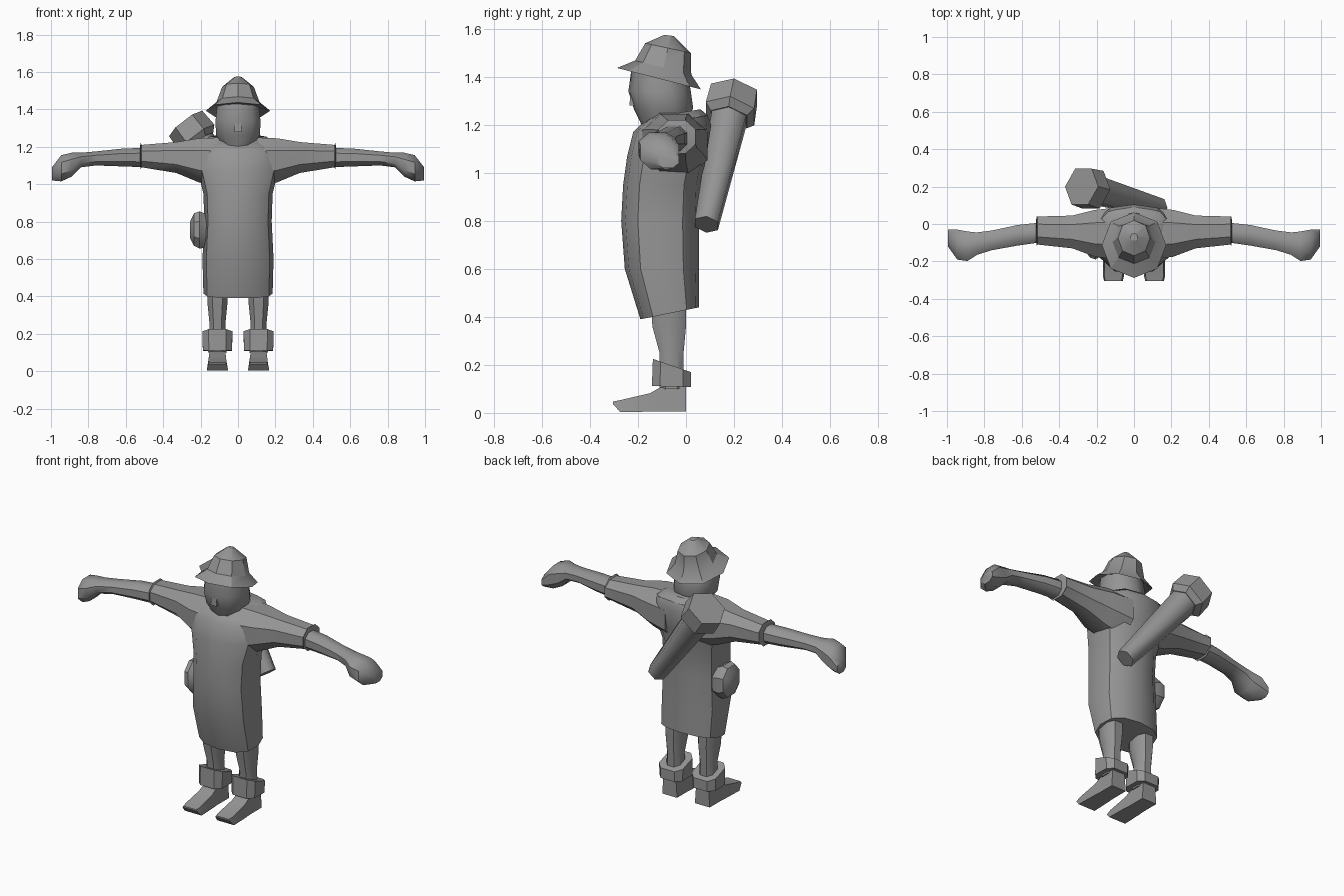
import bpy, bmesh, math
from mathutils import Vector

GREY = bpy.data.materials.new("plain grey")
GREY.diffuse_color = (0.3, 0.3, 0.3, 1)


def loft(name, rings, angle=40, caps=(True, True)):
    """Skin a list of equal-length point rings into one object."""
    bm = bmesh.new()
    loops = [[bm.verts.new(p) for p in r] for r in rings]
    n = len(loops[0])
    for a, b in zip(loops, loops[1:]):
        for i in range(n):
            j = (i + 1) % n
            bm.faces.new((a[i], a[j], b[j], b[i]))
    for loop, cap in zip((loops[0], loops[-1]), caps):
        if cap:
            bm.faces.new(loop)
    bmesh.ops.recalc_face_normals(bm, faces=bm.faces)
    mesh = bpy.data.meshes.new(name)
    bm.to_mesh(mesh)
    bm.free()
    mesh.materials.append(GREY)
    ob = bpy.data.objects.new(name, mesh)
    bpy.context.collection.objects.link(ob)
    bpy.ops.object.select_all(action='DESELECT')
    ob.select_set(True)
    bpy.context.view_layer.objects.active = ob
    bpy.ops.object.shade_smooth_by_angle(angle=math.radians(angle))
    return ob


def rounded(n, power, turn=0.5):
    """Unit ring; power below 1 makes it boxier."""
    out = []
    for i in range(n):
        t = math.tau * (i + turn) / n
        c, s = math.cos(t), math.sin(t)
        out.append((math.copysign(abs(c) ** power, c), math.copysign(abs(s) ** power, s)))
    m = max(abs(c) for c, s in out), max(abs(s) for c, s in out)
    return [(c / m[0], s / m[1]) for c, s in out]


def z_ring(x, hw, y0, y1, zf, zb, n=8, power=0.8, turn=0.5):
    """Ring around z; zf and zb are the heights at its front and back."""
    pts = []
    for c, s in rounded(n, power, turn):
        k = (s + 1) / 2
        pts.append((x + c * hw, y0 + (y1 - y0) * k, zf + (zb - zf) * k))
    return pts


def x_ring(side, x, y0, y1, z0, z1, n=8, slant=0):
    """Ring around x; slant moves the lower points outward."""
    return [(side * (x - s * slant), (y0 + y1) / 2 + c * (y1 - y0) / 2,
             (z0 + z1) / 2 + s * (z1 - z0) / 2) for c, s in rounded(n, 0.9)]


# Tunic body
body = [(0.185, -0.19, 0.055, 0.39, 0.44), (0.19, -0.255, 0.055, 0.60, 0.60),
        (0.18, -0.27, 0.055, 0.80, 0.80), (0.185, -0.262, 0.06, 0.95, 0.95),
        (0.215, -0.245, 0.085, 1.07, 1.07), (0.215, -0.22, 0.105, 1.17, 1.20),
        (0.19, -0.19, 0.09, 1.20, 1.24), (0.12, -0.14, 0.05, 1.24, 1.258)]
loft("tunic", [z_ring(0, *r, n=12, power=0.8, turn=0) for r in body], 35)

# Raised collar, dipping at the throat
loft("collar", [z_ring(0, 0.20, -0.19, 0.09, 1.18, 1.24, 10),
                z_ring(0, 0.15, -0.15, 0.06, 1.23, 1.265, 10)])

# Head, tapering to the chin
head = [(0.07, -0.17, -0.01, 1.15, 1.18), (0.085, -0.19, 0.01, 1.21, 1.23),
        (0.118, -0.215, 0.03, 1.26, 1.27), (0.12, -0.24, 0.02, 1.34, 1.34),
        (0.11, -0.225, 0.01, 1.45, 1.40)]
loft("head", [z_ring(0, *r, n=10, power=0.9, turn=0.5) for r in head])
# Nose wedge
loft("nose", [z_ring(0, 0.02, -0.235, -0.19, 1.28, 1.28, 4, 1),
              z_ring(0, 0.012, -0.23, -0.19, 1.41, 1.41, 4, 1)])

# Hat: drooping brim and pointed crown in one skin
hat = [(0.105, -0.20, 0.015, 1.425, 1.395), (0.172, -0.288, 0.062, 1.437, 1.348),
       (0.115, -0.212, 0.022, 1.468, 1.41), (0.085, -0.17, 0.02, 1.54, 1.50),
       (0.02, -0.09, -0.05, 1.575, 1.57)]
loft("hat", [z_ring(0, *r, n=8, power=0.95, turn=0) for r in hat], 30)

for side, word in ((-1, "left"), (1, "right")):
    # Wide sleeve with a turned end
    sleeve = [(0.08, -0.19, 0.09, 0.98, 1.25), (0.21, -0.175, 0.075, 1.01, 1.245),
              (0.33, -0.13, 0.045, 1.06, 1.225), (0.515, -0.11, 0.04, 1.09, 1.21),
              (0.52, -0.115, 0.04, 1.08, 1.22), (0.525, -0.09, 0.015, 1.10, 1.20)]
    loft(word + "_sleeve", [x_ring(side, *r) for r in sleeve])

    # Forearm running into a fist
    arm = [(0.48, -0.095, 0.01, 1.09, 1.195), (0.62, -0.115, -0.005, 1.095, 1.19),
           (0.76, -0.14, -0.035, 1.10, 1.175), (0.84, -0.165, -0.045, 1.09, 1.168),
           (0.89, -0.198, -0.04, 1.04, 1.168), (0.945, -0.19, -0.03, 1.015, 1.155),
           (0.995, -0.12, -0.03, 1.02, 1.09)]
    loft(word + "_arm", [x_ring(side, *r) for r in arm], 45)

    # Trouser leg
    x = side * 0.11
    leg = [(0.05, -0.11, -0.01, 0.10, 0.10), (0.042, -0.11, -0.01, 0.25, 0.25),
           (0.053, -0.14, 0.0, 0.36, 0.36), (0.055, -0.145, 0.0, 0.45, 0.45)]
    loft(word + "_leg", [z_ring(x, *r) for r in leg])

    # Thick boot cuff, higher at the front
    loft(word + "_boot_cuff", [z_ring(x, 0.078, -0.142, 0.02, 0.112, 0.108, 8, 0.6),
                               z_ring(x, 0.08, -0.138, 0.02, 0.225, 0.17, 8, 0.6)], 35)

    # Shoe: side-to-side profile from heel to toe
    shoe = [(0.0, 0.05, 0.005, 0.11), (-0.11, 0.05, 0.005, 0.105),
            (-0.15, 0.053, 0.005, 0.082), (-0.275, 0.057, 0.004, 0.053),
            (-0.305, 0.05, 0.038, 0.047)]
    loft(word + "_shoe", [[(x - w, y, a), (x + w, y, a), (x + w * 0.85, y, b),
                           (x - w * 0.85, y, b)] for y, w, a, b in shoe], 30)

# Hip pouch
pouch = [(0.15, -0.15, -0.02, 0.67, 0.83), (0.205, -0.19, -0.01, 0.655, 0.855),
         (0.235, -0.18, -0.02, 0.67, 0.845), (0.256, -0.15, -0.05, 0.71, 0.80)]
loft("hip_pouch", [x_ring(-1, *r) for r in pouch], 35)

# Slung case across the back: tapered tube and six-sided lid
low, high = Vector((0.135, 0.085, 0.785)), Vector((-0.28, 0.20, 1.325))
axis = (high - low).normalized()
u = Vector((0, 1, 0)).cross(axis).normalized()
v = axis.cross(u)


def axis_ring(d, r):
    c = low + axis * d
    return [c + (u * math.cos(k * math.tau / 6) + v * math.sin(k * math.tau / 6)) * r
            for k in range(6)]


length = (high - low).length
loft("back_case", [axis_ring(0, 0.056), axis_ring(length - 0.1, 0.085)], 70)
loft("back_case_lid", [axis_ring(length - 0.13, 0.088), axis_ring(length - 0.1, 0.118),
                       axis_ring(length, 0.112)], 30)
